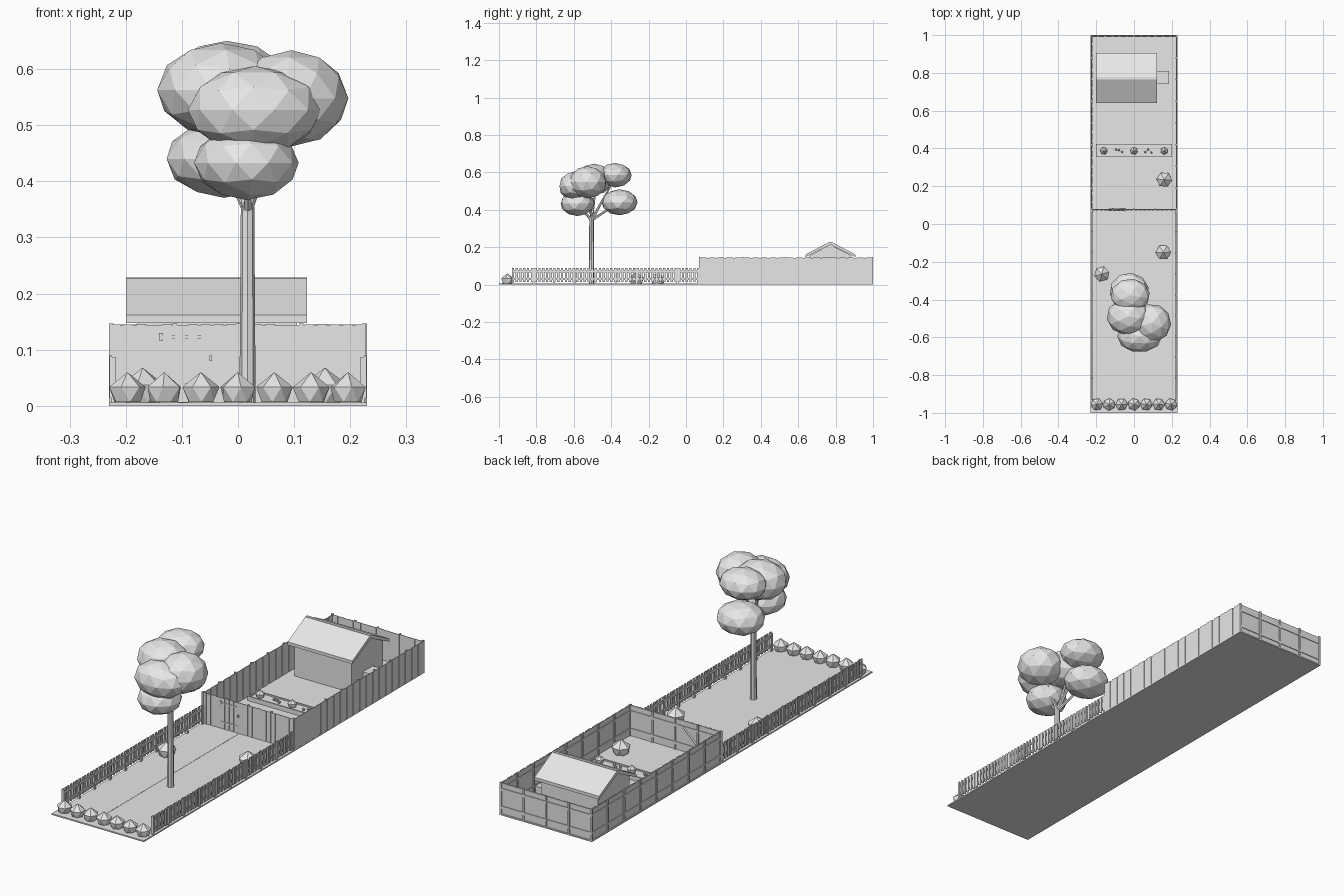
import bpy, bmesh, math, random
from mathutils import Vector, Matrix

if "Cube" in bpy.data.objects:
    bpy.data.objects.remove(bpy.data.objects["Cube"])
random.seed(4)

mat = bpy.data.materials.new("light_grey")
mat.diffuse_color = (0.8, 0.8, 0.8, 1)
mat.use_nodes = True
mat.node_tree.nodes["Principled BSDF"].inputs["Base Color"].default_value = mat.diffuse_color


def finish(name, bm):
    bmesh.ops.recalc_face_normals(bm, faces=bm.faces[:])
    me = bpy.data.meshes.new(name)
    bm.to_mesh(me)
    bm.free()
    me.materials.append(mat)
    ob = bpy.data.objects.new(name, me)
    bpy.context.collection.objects.link(ob)
    return ob


def add_box(bm, x0, x1, y0, y1, z0, z1):
    m = Matrix.Translation(((x0 + x1) / 2, (y0 + y1) / 2, (z0 + z1) / 2))
    m = m @ Matrix.Diagonal((x1 - x0, y1 - y0, z1 - z0, 1))
    bmesh.ops.create_cube(bm, size=1, matrix=m)


def boxes(name, items):
    bm = bmesh.new()
    for b in items:
        add_box(bm, *b)
    return finish(name, bm)


def add_rod(bm, a, b, r0, r1, n=6):
    a, b = Vector(a), Vector(b)
    rot = (b - a).to_track_quat('Z', 'Y').to_matrix().to_4x4()
    bmesh.ops.create_cone(bm, cap_ends=True, segments=n, radius1=r0, radius2=r1,
                          depth=(b - a).length, matrix=Matrix.Translation((a + b) / 2) @ rot)


def extrude_profile(name, pts, x0, x1):
    """Closed y-z profile swept along x."""
    bm = bmesh.new()
    f = bm.faces.new([bm.verts.new((x0, y, z)) for y, z in pts])
    r = bmesh.ops.extrude_face_region(bm, geom=[f])
    bmesh.ops.translate(bm, vec=(x1 - x0, 0, 0),
                        verts=[v for v in r['geom'] if isinstance(v, bmesh.types.BMVert)])
    return finish(name, bm)


G = 0.006   # ground level
# ground slab and garden path leading to the gate
boxes("ground", [(-.23, .23, -1, 1, 0, G)])
boxes("path", [(-.13, -.045, -.92, .07, G, G + .001)])


# tall board fence: u runs along the wall, d is depth (boards on b side, rails on r side)
def tall_fence(name, along_x, u0, u1, board_d, side, pitch):
    items = []

    def put(ua, ub, da, db, za, zb):
        da, db = min(da, db), max(da, db)
        items.append((ua, ub, da, db, za, zb) if along_x else (da, db, ua, ub, za, zb))
    n = round((u1 - u0) / pitch)
    p = (u1 - u0) / n
    put(u0, u1, board_d + side * .002, board_d + side * .004, G, .143)
    for i in range(n):
        c = u0 + (i + .5) * p
        put(c - p * .38, c + p * .38, board_d, board_d + side * .0025, G,
            .145 + random.uniform(-.001, .001))
    for z in (.035, .115):
        put(u0, u1, board_d + side * .004, board_d + side * .007, z - .006, z + .006)
    m = max(2, round((u1 - u0) / .11))
    for i in range(m + 1):
        c = u0 + .004 + (u1 - u0 - .008) * i / m
        put(c - .004, c + .004, board_d + side * .002, board_d + side * .009, G, .147)
    boxes(name, items)


tall_fence("right_tall_fence", False, .07, 1, .23, -1, .047)
tall_fence("left_tall_fence", False, .07, 1, -.221, -1, .047)
tall_fence("back_tall_fence", True, -.23, .23, .991, 1, .038)
tall_fence("front_tall_fence", True, -.23, .23, .072, 1, .023)

# gate trim: hinges, latch, and inner brace
boxes("gate_hinges", [(-.141, -.134, .069, .073, .116, .130),
                      (-.137, -.05, .070, .072, .119, .125),
                      (-.137, -.05, .070, .072, .034, .040)])
boxes("gate_latch", [(-.051, -.046, .066, .073, .080, .090)])
bm = bmesh.new()
add_rod(bm, (-.13, .08, .035), (-.045, .08, .115), .004, .004, 4)
finish("gate_brace", bm)

# low picket fences on both sides of the front yard
for s, name in ((-1, "left_picket_fence"), (1, "right_picket_fence")):
    items = []
    N = 50
    for i in range(N):
        y = -.925 + i * .99 / (N - 1)
        x = s * .227
        items.append((x - .002, x + .002, y - .006, y + .006, .014, .09))
    for z in (.03, .072):
        x = s * .223
        items.append((x - .002, x + .002, -.93, .07, z - .006, z + .006))
    for i in range(10):
        y = -.925 + i * .11
        x = s * .222
        items.append((x - .004, x + .004, y - .005, y + .005, G, .087))
    boxes(name, items)

# shed: gabled walls and overhanging roof
extrude_profile("shed_walls", [(.66, G), (.885, G), (.885, .155), (.772, .213), (.66, .155)],
                -.18, .105)
extrude_profile("shed_roof", [(.64, .148), (.64, .162), (.765, .227), (.779, .227), (.905, .162),
                              (.905, .148), (.772, .213)], -.20, .123)
boxes("shed_ridge_cap", [(-.20, .123, .766, .778, .222, .229)])
boxes("side_landing", [(.105, .185, .74, .81, G, .07)])

# raised planting bed with a border
boxes("planting_bed", [(-.20, .20, .355, .361, G, .026), (-.20, .20, .418, .424, G, .026),
                       (-.20, -.194, .361, .418, G, .026), (.194, .20, .361, .418, G, .026),
                       (-.194, .194, .361, .418, G, .020)])


# faceted shrub: top point over two staggered rings
def shrub(name, x, y, z, r, h, n=6):
    bm = bmesh.new()
    turn = random.uniform(0, 1)

    def ring(rad, zz, off):
        return [bm.verts.new((x + rad * math.cos(turn + (i + off) * math.tau / n),
                              y + rad * math.sin(turn + (i + off) * math.tau / n), zz))
                for i in range(n)]
    top = bm.verts.new((x, y, z + h))
    a, b = ring(r, z + h * .5, 0), ring(r * .75, z, .5)
    for i in range(n):
        j = (i + 1) % n
        bm.faces.new((top, a[i], a[j]))
        bm.faces.new((a[i], b[i], a[j]))
        bm.faces.new((a[j], b[i], b[j]))
    bm.faces.new(b)
    finish(name, bm)


for i in range(7):
    shrub("hedge_shrub", -.197 + i * .0655, -.955, G + .001, .033, .053)
for x, y in ((.16, .235), (.155, -.15), (-.17, -.265)):
    shrub("yard_shrub", x, y, G, .041, .062)
for x in (-.16, 0, .16):
    shrub("bed_plant", x, .387, .02, .02, .034)
for x in (-.095, -.08, -.062, .06, .075, .092):
    shrub("bed_flower", x, .387 + random.uniform(-.008, .008), .02, .006, .016, 5)

# tree trunk and branches
bm = bmesh.new()
add_rod(bm, (.017, -.505, 0), (.017, -.505, .355), .0145, .012, 8)
for tip in ((-.025, -.37, .43), (.02, -.58, .43), (.085, -.52, .53), (-.03, -.48, .54),
            (-.02, -.385, .56)):
    add_rod(bm, (.017, -.505, .345), tip, .008, .004)
finish("tree_trunk", bm)

# foliage clumps: centre, radii
clumps = [((-.025, -.355, .44), (.102, .095, .068)),
          ((-.02, -.378, .585), (.102, .087, .064)),
          ((-.03, -.49, .563), (.113, .097, .082)),
          ((.095, -.525, .548), (.10, .10, .084)),
          ((.03, -.595, .527), (.117, .083, .077)),
          ((.015, -.58, .433), (.092, .09, .065))]
bm = bmesh.new()
for c, r in clumps:
    m = Matrix.Translation(c) @ Matrix.Diagonal((*r, 1)) @ Matrix.Rotation(random.uniform(0, 3), 4, 'Z')
    bmesh.ops.create_icosphere(bm, subdivisions=2, radius=1.02, matrix=m)
finish("tree_foliage", bm)
